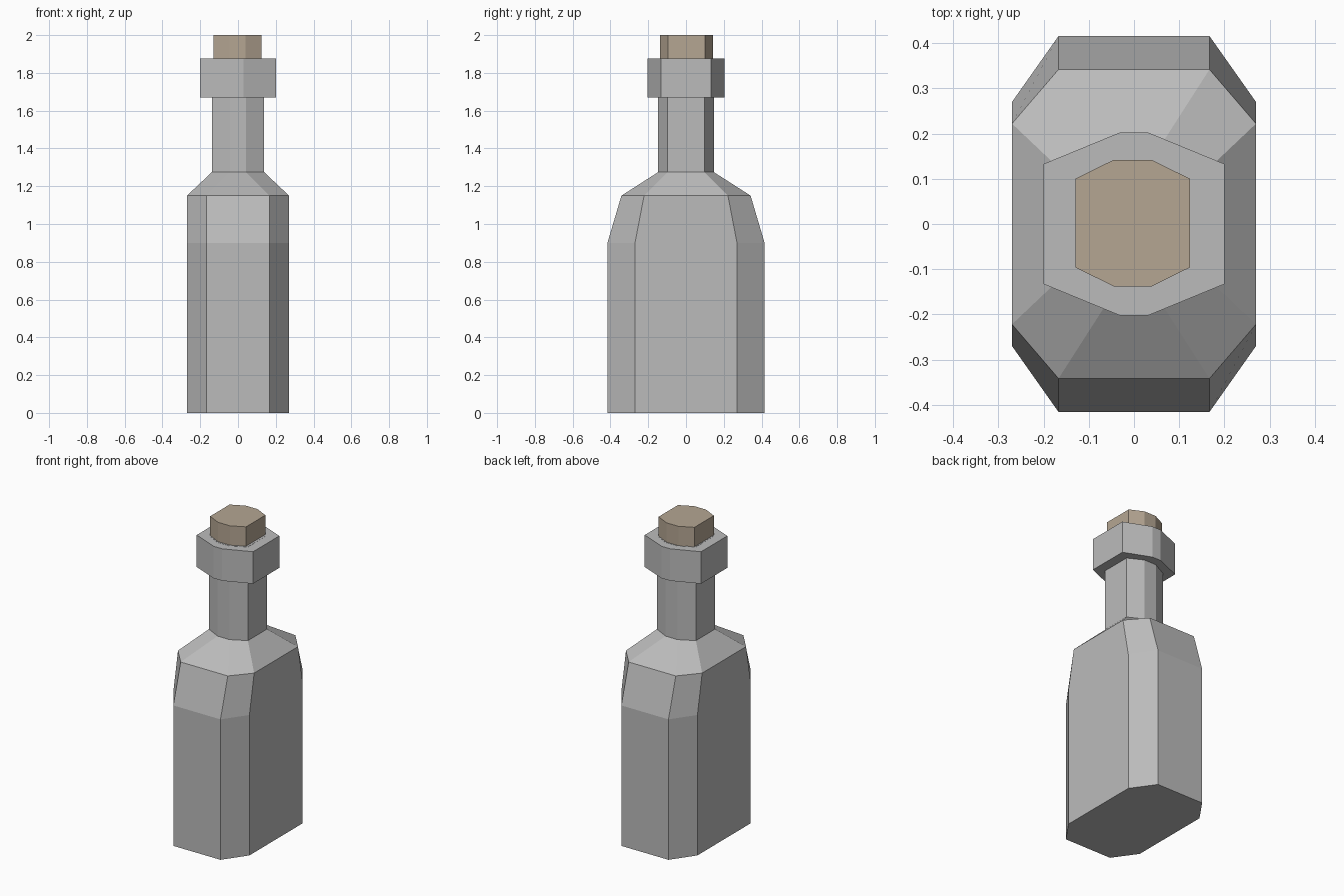
import bpy

default_cube = bpy.data.objects.get("Cube")
if default_cube:
    bpy.data.objects.remove(default_cube, do_unlink=True)


def make_material(name, colour):
    mat = bpy.data.materials.new(name)
    mat.use_nodes = True
    mat.diffuse_color = colour
    mat.node_tree.nodes["Principled BSDF"].inputs["Base Color"].default_value = colour
    return mat


def octagon(half_x, flat_x, half_y, flat_y, z, centre):
    """Ring of eight corners: flat_x and flat_y are half widths of the flat sides."""
    quarter = [(half_x, flat_y), (flat_x, half_y)]
    ring = quarter + [(-x, y) for x, y in reversed(quarter)]
    ring += [(-x, -y) for x, y in ring]
    return [(x + centre[0], y + centre[1], z) for x, y in ring]


def loft(name, sections, mat, centre=(0, 0)):
    """Closed flat-shaded solid through a stack of octagon sections."""
    verts = [v for s in sections for v in octagon(*s, centre)]
    n = 8
    faces = [tuple(reversed(range(n))), tuple(range(len(verts) - n, len(verts)))]
    for level in range(len(sections) - 1):
        a = level * n
        for i in range(n):
            j = (i + 1) % n
            faces.append((a + i, a + j, a + n + j, a + n + i))
    mesh = bpy.data.meshes.new(name)
    mesh.from_pydata(verts, [], faces)
    mesh.materials.append(mat)
    obj = bpy.data.objects.new(name, mesh)
    bpy.context.collection.objects.link(obj)
    return obj


glass = make_material("grey glass", (0.5, 0.5, 0.5, 1))
cork = make_material("brown cork", (0.46, 0.38, 0.29, 1))

# Body with tapered upper sides, sloped shoulder and straight neck
neck = (0.138, 0.042, 0.147, 0.097)
loft("bottle_body", [
    (0.27, 0.167, 0.416, 0.27, 0),
    (0.27, 0.167, 0.416, 0.27, 0.9),
    (0.27, 0.167, 0.342, 0.222, 1.15),
    (*neck, 1.275),
    (*neck, 1.876),
], glass)

# Thick lip around the neck
lip = (0.2, 0.03, 0.203, 0.133)
loft("bottle_lip", [(*lip, 1.67), (*lip, 1.875)], glass)

# Stopper
plug = (0.127, 0.042, 0.14, 0.098)
loft("cork_stopper", [(*plug, 1.8), (*plug, 2.0)], cork, (-0.003, 0.002))
